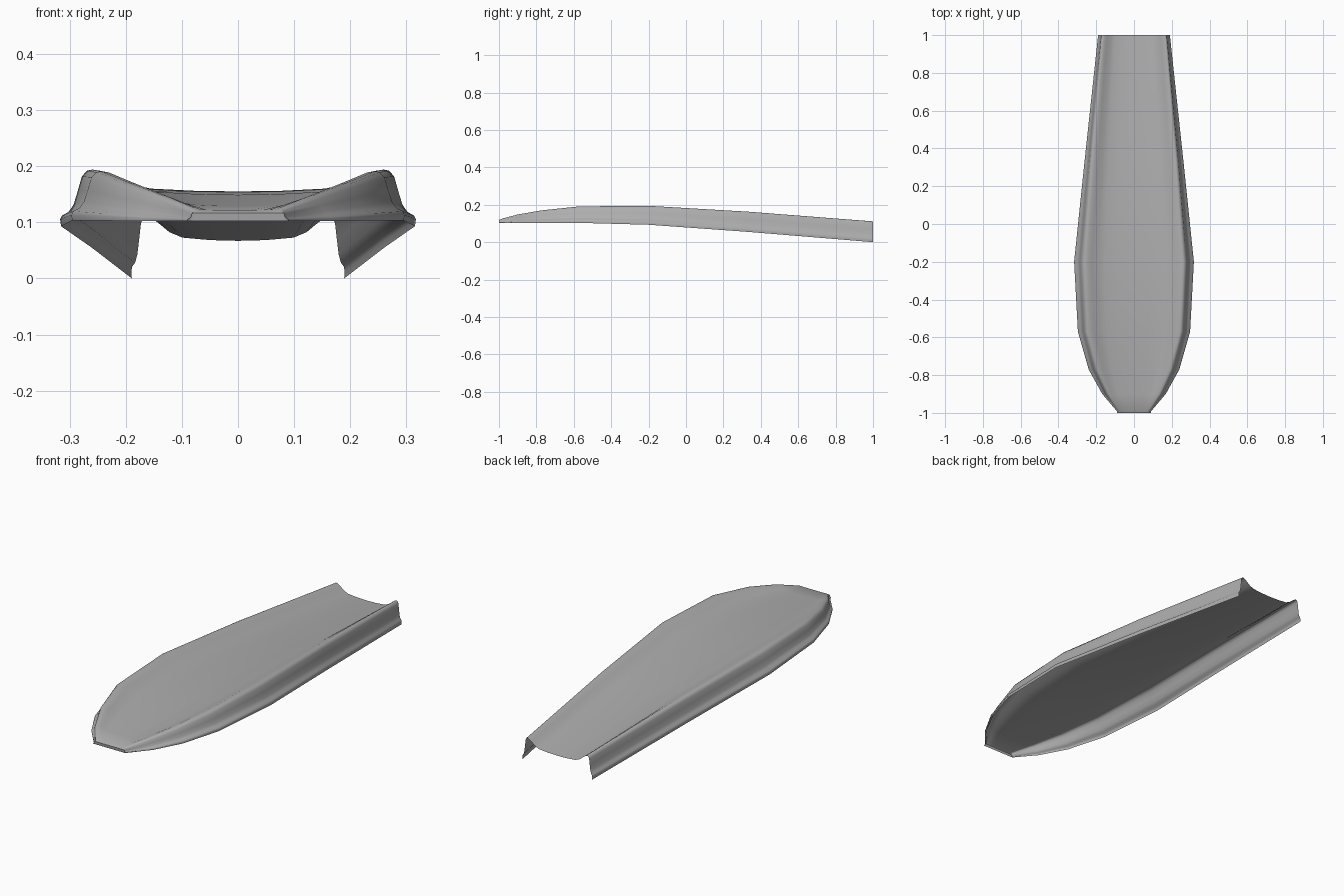
import bpy, bmesh

if "Cube" in bpy.data.objects:
    bpy.data.objects.remove(bpy.data.objects["Cube"])

# stations: y, outer half width, ridge x, lip z, ridge z, panel centre z
stations = [
    (-1.0, 0.09, 0.076, 0.102, 0.123, 0.122),
    (-0.9, 0.168, 0.135, 0.102, 0.148, 0.129),
    (-0.77, 0.24, 0.192, 0.103, 0.170, 0.137),
    (-0.57, 0.297, 0.244, 0.103, 0.191, 0.149),
    (-0.2, 0.317, 0.260, 0.093, 0.194, 0.155),
    (0.33, 0.262, 0.222, 0.055, 0.163, 0.126),
    (1.0, 0.190, 0.165, 0.0, 0.111, 0.067),
]
# inner panel: fraction of ridge x, fraction of the rise from centre to ridge
panel = [(0, 0), (0.3, 0.03), (0.6, 0.13), (0.74, 0.35), (0.86, 0.72), (0.94, 0.94), (1, 1)]
# outer wall: fraction from ridge to rim, fraction of the wall height
wall = [(0.16, 0.98), (0.32, 0.88), (0.45, 0.62), (0.58, 0.38), (0.74, 0.25),
        (0.94, 0.19), (1, 0.12), (0.97, 0)]


def section(y, w, r, zl, zt, zc):
    half = [(r * a, zc + (zt - zc) * b) for a, b in panel]
    half += [(r + (w - r) * a, zl + (zt - zl) * b) for a, b in wall]
    full = [(-x, z) for x, z in reversed(half[1:])] + half
    return [(x, y, z) for x, z in full]


rows = [section(*s) for s in stations]
# nose: round the front edge down to the lip
first = rows[0]
rows[0] = [(x, y + 0.008, z) for x, y, z in first]
mid = [(x, y, min(z, 0.117)) for x, y, z in first]
low = [(x, y + 0.002, 0.102) for x, y, z in first]
rows = [low, mid] + rows

# shell lofted through the sections
bm = bmesh.new()
grid = [[bm.verts.new(p) for p in row] for row in rows]
for a, b in zip(grid, grid[1:]):
    for i in range(len(a) - 1):
        bm.faces.new((a[i], a[i + 1], b[i + 1], b[i]))
bmesh.ops.remove_doubles(bm, verts=bm.verts, dist=0.0003)
bmesh.ops.dissolve_degenerate(bm, edges=bm.edges, dist=0.0001)
mesh = bpy.data.meshes.new("board_shell")
bm.to_mesh(mesh)
bm.free()
shell = bpy.data.objects.new("board_shell", mesh)
bpy.context.collection.objects.link(shell)

# dark grey finish
grey = bpy.data.materials.new("dark_grey")
grey.diffuse_color = (0.42, 0.42, 0.42, 1)
grey.use_nodes = True
grey.node_tree.nodes["Principled BSDF"].inputs["Base Color"].default_value = grey.diffuse_color
mesh.materials.append(grey)

bpy.context.view_layer.objects.active = shell
shell.select_set(True)
bpy.ops.object.shade_smooth_by_angle(angle=0.9)
